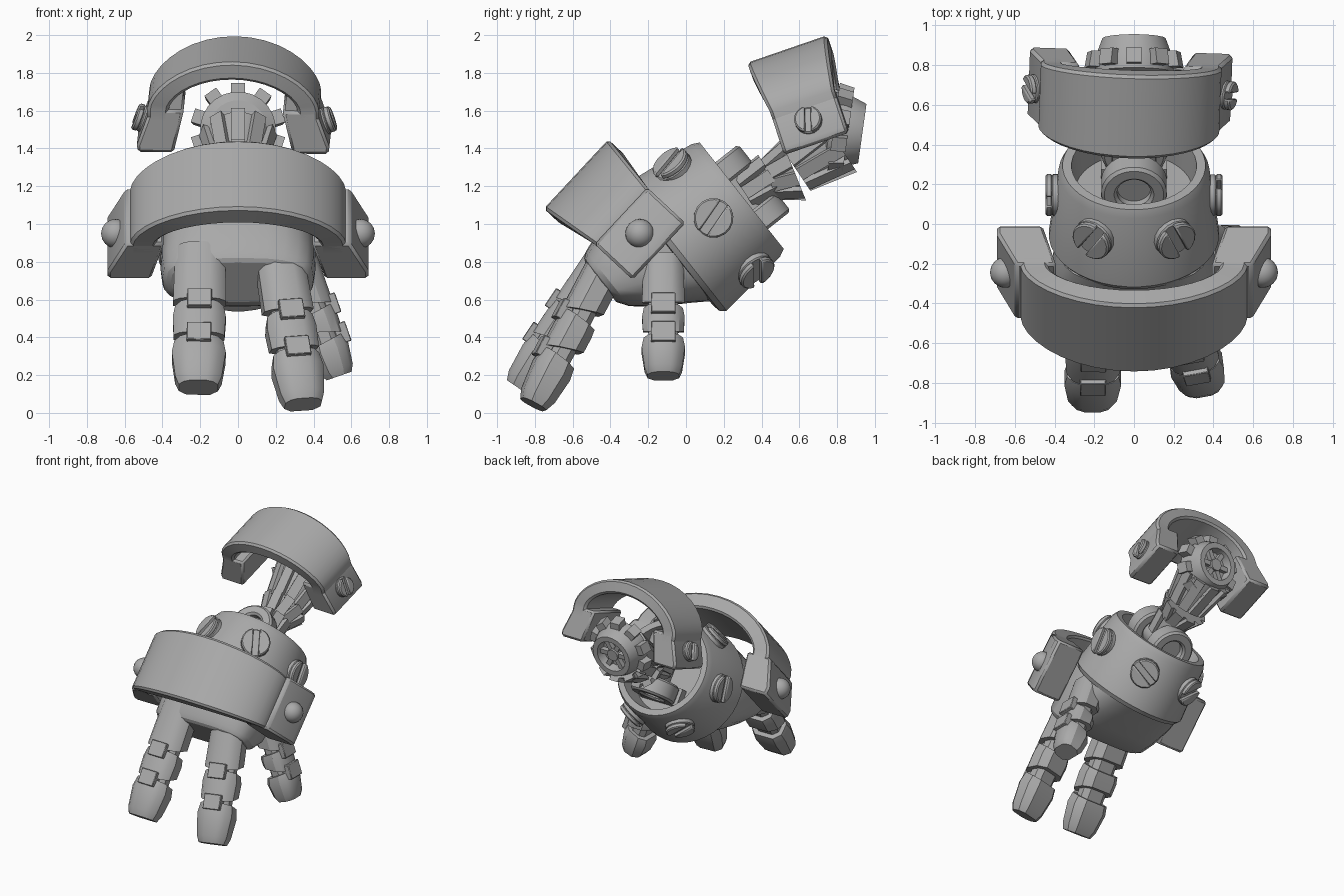
import bpy, bmesh, math
from mathutils import Matrix, Vector

if "Cube" in bpy.data.objects:
    bpy.data.objects.remove(bpy.data.objects["Cube"])

metal = bpy.data.materials.new("grey_metal")
metal.diffuse_color = (0.4, 0.4, 0.4, 1)
metal.use_nodes = True
metal.node_tree.nodes["Principled BSDF"].inputs["Base Color"].default_value = metal.diffuse_color


def frame(y, z, deg, x=0.0):
    """Local Y points backwards and up by deg; local Z is its upper normal."""
    return Matrix.Translation((x, y, z)) @ Matrix.Rotation(math.radians(deg), 4, 'X')


def finish(name, bm, mat, bevel=0.0):
    bmesh.ops.recalc_face_normals(bm, faces=bm.faces)
    bm.transform(mat)
    me = bpy.data.meshes.new(name)
    bm.to_mesh(me)
    bm.free()
    me.materials.append(metal)
    ob = bpy.data.objects.new(name, me)
    bpy.context.collection.objects.link(ob)
    if bevel:
        mod = ob.modifiers.new("bevel", 'BEVEL')
        mod.width, mod.segments, mod.limit_method = bevel, 1, 'ANGLE'
        mod.angle_limit = math.radians(40)
    return ob


def loft(bm, rings, closed=False, caps=True):
    vs = [[bm.verts.new(p) for p in r] for r in rings]
    pairs = list(zip(vs, vs[1:])) + ([(vs[-1], vs[0])] if closed else [])
    for a, b in pairs:
        n = len(a)
        for i in range(n):
            bm.faces.new((a[i], a[(i + 1) % n], b[(i + 1) % n], b[i]))
    if caps and not closed:
        bm.faces.new(vs[0])
        bm.faces.new(vs[-1])


def lathe(name, profile, mat, sides=32, closed=False, bevel=0.0):
    """Turn (radius, y) points about local Y."""
    bm = bmesh.new()
    ang = [2 * math.pi * (i + .5) / sides for i in range(sides)]
    loft(bm, [[(r * math.cos(a), y, r * math.sin(a)) for a in ang] for r, y in profile], closed)
    return finish(name, bm, mat, bevel)


def prism(bm, pts, a, b, put):
    loft(bm, [[put(p, a) for p in pts], [put(p, b) for p in pts]])


def box(name, size, mat, bevel=0.0):
    bm = bmesh.new()
    bmesh.ops.create_cube(bm, size=1, matrix=Matrix.Diagonal((*size, 1)))
    return finish(name, bm, mat, bevel)


def screw(name, mat, r, turn):
    """Slotted screw head facing local Z."""
    bm = bmesh.new()
    put = lambda p, h: (p[0], p[1], h)
    prism(bm, [(r * math.cos(i * math.pi / 8), r * math.sin(i * math.pi / 8)) for i in range(16)],
          -.05, .025, put)
    lim = math.acos(.22)
    for s in (-1, 1):
        arc = [-lim + 2 * lim * i / 8 for i in range(9)]
        prism(bm, [(s * r * math.cos(a), r * math.sin(a)) for a in arc], .02, .055, put)
    return finish(name, bm, mat @ Matrix.Rotation(turn, 4, 'Z'), .008)


def fins(name, mat, r0, r1, length, count, width, height):
    bm = bmesh.new()
    for i in range(count):
        rot = Matrix.Rotation(2 * math.pi * i / count, 3, 'Y')
        loft(bm, [[rot @ Vector((sx * width, y, r + dz)) for sx, dz in
                   ((-1, -.03), (1, -.03), (1, height), (-1, height))]
                  for y, r in ((0, r0), (length, r1))])
    return finish(name, bm, mat)


# Wrist drum with open back
body = frame(.295, 1.15, 38.3)
lathe("wrist_drum", [(.36, -.48), (.41, -.47), (.43, -.44), (.38, -.04), (.36, 0),
                     (.315, 0), (.295, -.16)], body, 40)
for k in range(6):
    m = body @ Matrix.Translation((0, -.19, 0)) @ Matrix.Rotation(math.radians(90 + 60 * k), 4, 'Y')
    screw("drum_screw", m @ Matrix.Translation((0, 0, .39)), .105, (.3, 1.2, 2.0, 1.9, 2.6, .4)[k])

# Palm, flattened towards the fingers
bm = bmesh.new()
rings = []
for y, hw, lo, hi in ((-.44, .38, -.36, .39), (-.56, .41, -.28, .36), (-.72, .41, -.18, .32),
                      (-.83, .40, -.09, .28), (-.87, .37, -.03, .25)):
    ring = []
    for i in range(24):
        c, s = math.cos(i * math.pi / 12), math.sin(i * math.pi / 12)
        ring.append((hw * math.copysign(abs(c) ** .7, c), y,
                     (lo + hi) / 2 + (hi - lo) / 2 * math.copysign(abs(s) ** .7, s)))
    rings.append(ring)
loft(bm, rings)
finish("palm", bm, body, .015)


# Fingers: three skewed segments, a thin core and raised knuckle plates
def finger(name, base, tip, out, width):
    base, tip = Vector(base), Vector(tip)
    d = (tip - base).normalized()
    length = (tip - base).length
    side = Vector(out).cross(d).normalized()
    o = d.cross(side).normalized()
    mat = Matrix((side, o, d)).transposed().to_4x4()
    mat.translation = base

    def ring(w, t, z, skew):
        pts = ((.5, .2), (.38, .4), (.2, .5), (-.2, .5), (-.38, .4), (-.5, .2),
               (-.5, -.25), (-.3, -.5), (.3, -.5), (.5, -.25))
        return [(x * w, y * t, z + skew * (y - .5)) for x, y in pts]
    bm = bmesh.new()
    L, w = length, width
    loft(bm, [ring(w * .95, .2, -.04, 0), ring(w, .2, L * .385, .06)])
    loft(bm, [ring(w * .92, .19, L * .39, -.03), ring(w, .2, L * .48, 0), ring(w * .96, .2, L * .65, .06)])
    loft(bm, [ring(w * .93, .19, L * .66, -.03), ring(w * 1.02, .21, L * .75, -.02),
              ring(w * .88, .18, L * .94, 0), ring(w * .74, .14, L, 0)])
    loft(bm, [ring(w * .7, .13, 0, 0), ring(w * .7, .13, L * .8, 0)])
    finish(name, bm, mat)
    for f in (.40, .66):
        box(name + "_knuckle_plate", (.13, .07, .11),
            mat @ Matrix.Translation((0, .09, L * f)), .004)


finger("left_finger", (-.2, -.43, .82), (-.21, -.89, .135), (0, -1, .6), .28)
finger("right_finger", (.22, -.41, .80), (.345, -.81, .045), (.15, -1, .5), .265)
finger("thumb", (.33, -.12, .78), (.535, -.12, .195), (1, 0, .3), .225)


# Curved guards with splayed end brackets
def guard(name, mat, half_w, rise, thick, v0, v1, bracket):
    top = bracket[0][1]
    bm = bmesh.new()
    rings = []
    n = 18
    for i in range(-1, n + 2):
        a = math.pi * min(max(i, 0), n) / n
        c, s = math.cos(a), max(math.sin(a), 0) ** 1.2
        drop = .08 if i in (-1, n + 1) else 0
        v = v0 + (v1 - v0) * s
        hi, lo = top + rise * s - drop, top + (rise - thick) * s - drop
        xo, xi = half_w * c, (half_w - thick * 1.15) * c
        rings.append([(xo, -v, hi), (xo, v, hi), (xi, v, lo), (xi, -v, lo)])
    loft(bm, rings)
    finish(name + "_arch", bm, mat, .015)
    for s in (-1, 1):
        bm = bmesh.new()
        prism(bm, [(s * x, u) for x, u in bracket], -v0, v0, lambda p, v: (p[0], v, p[1]))
        finish(name + "_bracket", bm, mat, .015)


big = frame(-.143, .855, 47)
guard("hand_guard", big, .57, .325, .12, .205, .25,
      [(.39, .275), (.595, .275), (.69, .06), (.69, 0), (.46, 0)])
small = frame(.707, 1.43, 19, -.02) @ Matrix.Rotation(math.radians(-2), 4, 'Z')
guard("arm_guard", small, .455, .285, .1, .18, .222,
      [(.26, .24), (.44, .24), (.51, .04), (.505, 0), (.315, 0)])
for s in (-1, 1):
    bm = bmesh.new()
    bmesh.ops.create_uvsphere(bm, u_segments=20, v_segments=12, radius=.077)
    finish("guard_rivet", bm, big @ Matrix.Translation((s * .648, 0, .138)))
    screw("arm_guard_screw", small @ Matrix.Translation((s * .472, 0, .125))
          @ Matrix.Rotation(s * math.radians(70), 4, 'Y'), .073, 1.3)

# Wrist hinge: two round lugs and a pin
for s in (-1, 1):
    lug = body @ Matrix.Translation((0, -.01, s * .16))
    lathe("hinge_lug", [(.085, -.065), (.165, -.065), (.165, .065), (.085, .065)],
          lug @ Matrix.Rotation(math.pi / 2, 4, 'X'), 28, True, .015)
    box("hinge_lug_base", (.33, .12, .13), lug @ Matrix.Translation((0, -.15, 0)))
lathe("hinge_pin", [(.086, -.17), (.086, .17)], body @ Matrix.Translation((0, -.01, 0))
      @ Matrix.Rotation(math.pi / 2, 4, 'X'), 20)

# Forearm: flared ribbed segments bending back
for y, z, deg, r0, r1, length, count in ((.31, 1.165, 33, .085, .105, .17, 8),
                                         (.44, 1.235, 22, .09, .15, .14, 10),
                                         (.575, 1.30, 34, .125, .18, .26, 10)):
    m = frame(y, z, deg)
    lathe("arm_segment", [(r0, 0), (r1, length)], m, 20)
    fins("arm_ribs", m, r0, r1, length, count, .036, .025)

# Elbow socket with teeth, recess and spokes
end = frame(.78, 1.50, -8)
lathe("elbow_socket", [(.15, -.05), (.2, -.02), (.2, .05), (.16, .155), (.12, .155), (.11, .09)], end, 24)
fins("elbow_teeth", end, .2, .185, .08, 10, .038, .05)
lathe("elbow_hub", [(.045, .05), (.045, .14)], end, 12)
for k in range(3):
    box("elbow_spoke", (.23, .05, .035), end @ Matrix.Translation((0, .1, 0))
        @ Matrix.Rotation(k * math.pi / 3, 4, 'Y'))

# Smooth rounded surfaces, keep edges sharp
for ob in bpy.context.collection.objects:
    ob.select_set(True)
    bpy.context.view_layer.objects.active = ob
bpy.ops.object.shade_smooth_by_angle(angle=math.radians(30))
